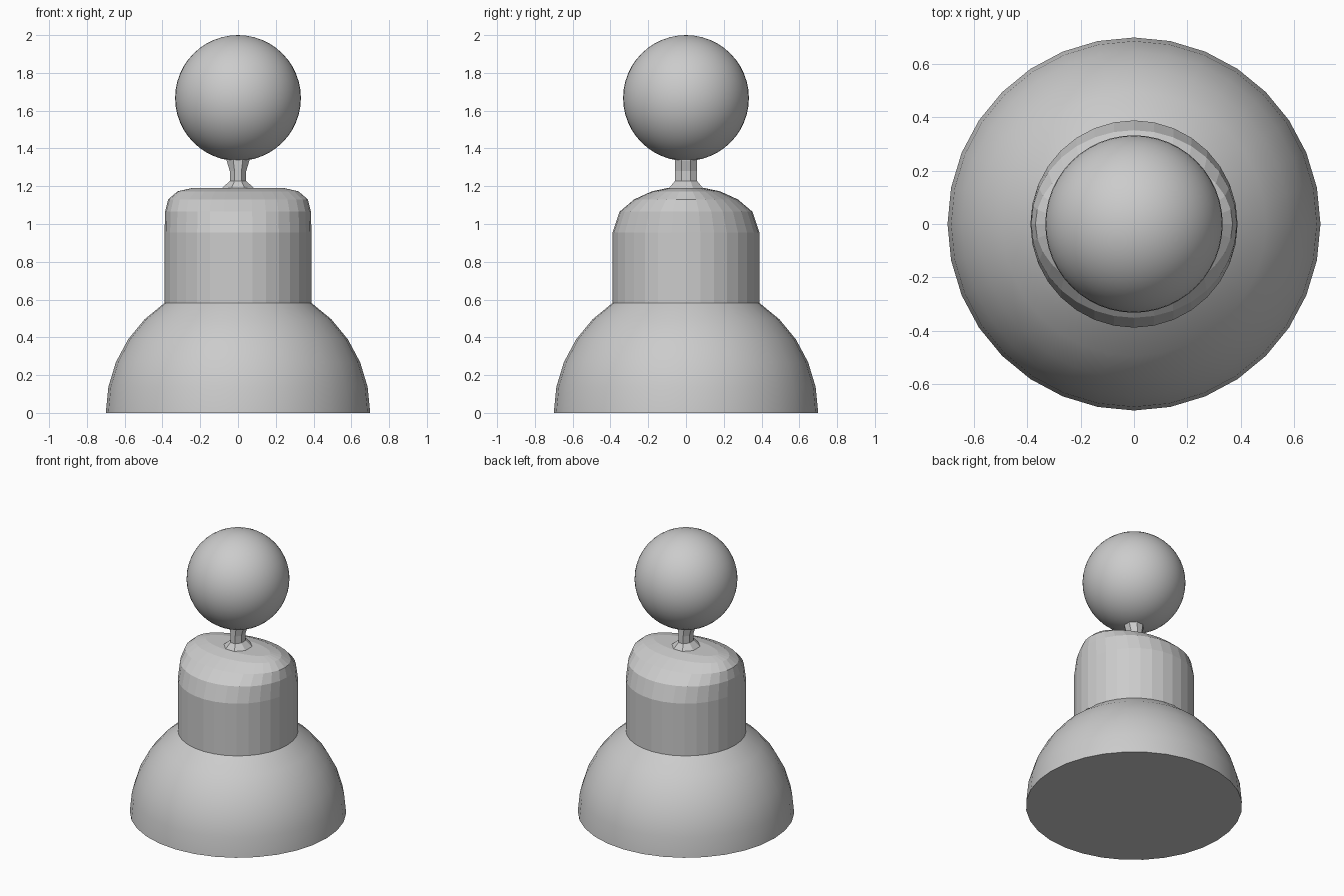
import bpy, bmesh
from math import sin, cos, pi, radians

if "Cube" in bpy.data.objects:
    bpy.data.objects.remove(bpy.data.objects["Cube"])


def loft(name, rings, n, smooth=False, phase=0.0):
    """Skin horizontal elliptical rings (rx, ry, z) and cap both ends."""
    bm = bmesh.new()
    loops = []
    for rx, ry, z in rings:
        loops.append([bm.verts.new((rx * cos(2 * pi * i / n + phase),
                                    ry * sin(2 * pi * i / n + phase), z)) for i in range(n)])
    for a, b in zip(loops, loops[1:]):
        for i in range(n):
            j = (i + 1) % n
            bm.faces.new((a[i], a[j], b[j], b[i]))
    bm.faces.new(loops[0][::-1])
    bm.faces.new(loops[-1])
    for f in bm.faces:
        f.smooth = smooth and len(f.verts) == 4
    # keep cap borders crisp
    for e in bm.edges:
        if any(len(f.verts) > 4 for f in e.link_faces):
            e.smooth = False
    mesh = bpy.data.meshes.new(name)
    bm.to_mesh(mesh)
    bm.free()
    ob = bpy.data.objects.new(name, mesh)
    bpy.context.collection.objects.link(ob)
    return ob


# domed base: hemisphere cut where the torso starts
R = 0.7
steps = [radians(11.25 * k) for k in range(6)]
loft("dome_base", [(R * cos(a), R * cos(a), R * sin(a)) for a in steps], 32, smooth=True)

# torso: round column whose shoulders narrow to a ridge along x
r, z0 = R * cos(steps[-1]), R * sin(steps[-1])
loft("torso", [
    (r, r, z0),
    (r, r, 0.955),
    (0.386, 0.352, 1.065),
    (0.37, 0.275, 1.13),
    (0.32, 0.18, 1.173),
    (0.245, 0.10, 1.19),
], 32)

# neck: flared at the shoulders and under the head
loft("neck", [
    (0.095, 0.10, 1.187),
    (0.047, 0.063, 1.228),
    (0.047, 0.063, 1.28),
    (0.065, 0.063, 1.335),
    (0.065, 0.063, 1.37),
], 8, phase=pi / 8)

# round head
bpy.ops.mesh.primitive_uv_sphere_add(segments=48, ring_count=24, radius=0.333,
                                     location=(0, 0, 1.667))
head = bpy.context.object
head.name = "head"
bpy.ops.object.shade_smooth()
